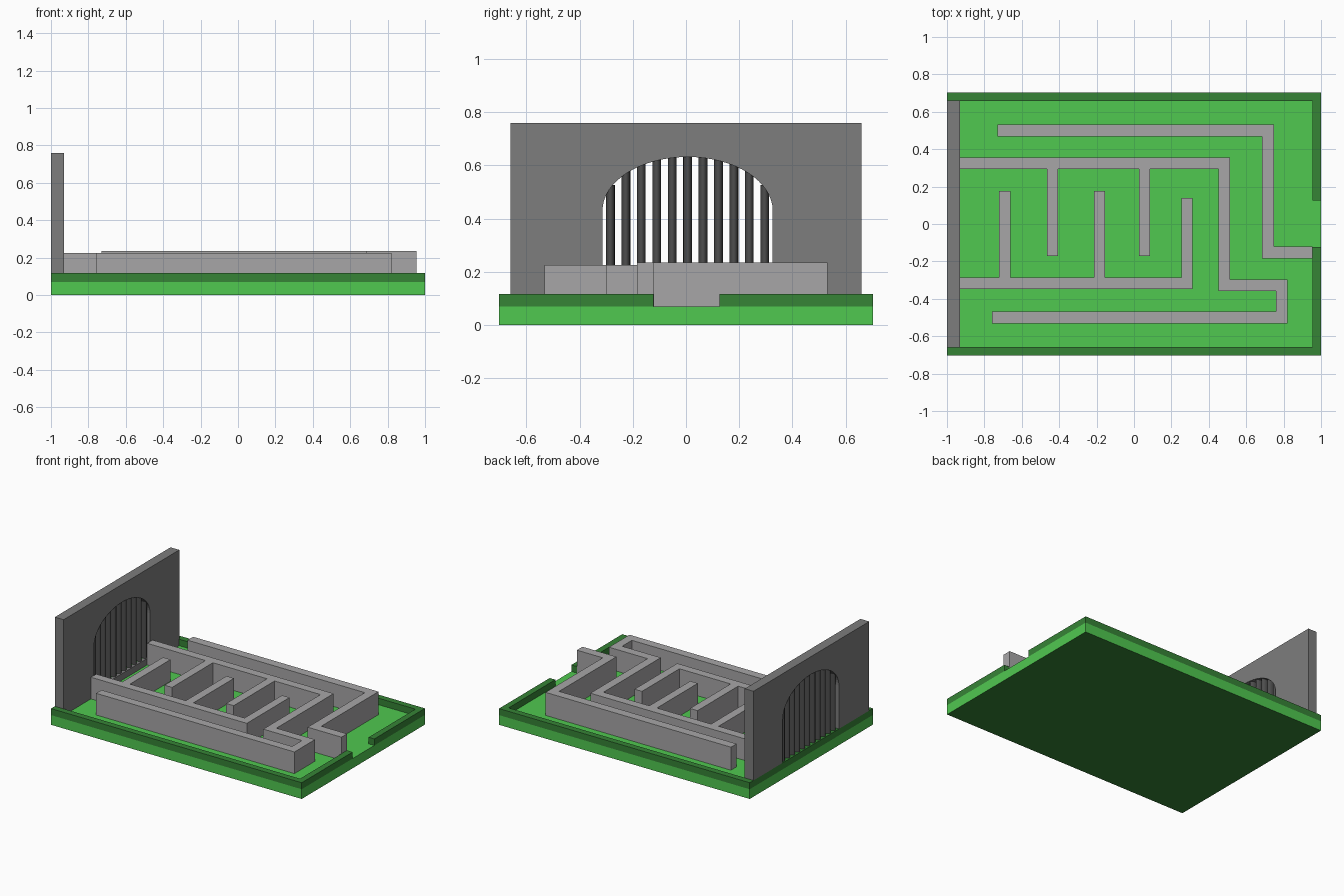
import bpy, bmesh, math
from mathutils import Vector

if "Cube" in bpy.data.objects:
    bpy.data.objects.remove(bpy.data.objects["Cube"])


def material(name, rgb):
    m = bpy.data.materials.new(name)
    lin = [((c / 255 + 0.055) / 1.055) ** 2.4 for c in rgb]
    m.diffuse_color = (*lin, 1)
    m.use_nodes = True
    m.node_tree.nodes["Principled BSDF"].inputs["Base Color"].default_value = m.diffuse_color
    return m


GRASS = material("grass green", (80, 200, 80))
HEDGE = material("dark green", (54, 131, 54))
STONE = material("light grey", (167, 166, 167))
GATE = material("mid grey", (125, 125, 125))
IRON = material("dark grey", (78, 78, 78))

FLOOR, RIM_TOP = 0.07, 0.117


def prism(name, points, direction, mat):
    """Extrude a closed flat outline along a direction."""
    bm = bmesh.new()
    face = bm.faces.new([bm.verts.new(p) for p in points])
    out = bmesh.ops.extrude_face_region(bm, geom=[face])
    moved = [v for v in out["geom"] if isinstance(v, bmesh.types.BMVert)]
    bmesh.ops.translate(bm, verts=moved, vec=direction)
    bmesh.ops.recalc_face_normals(bm, faces=bm.faces)
    mesh = bpy.data.meshes.new(name)
    bm.to_mesh(mesh)
    bm.free()
    mesh.materials.append(mat)
    obj = bpy.data.objects.new(name, mesh)
    bpy.context.collection.objects.link(obj)
    return obj


def box(name, x0, x1, y0, y1, z0, z1, mat):
    pts = [(x0, y0, z0), (x1, y0, z0), (x1, y1, z0), (x0, y1, z0)]
    return prism(name, pts, (0, 0, z1 - z0), mat)


def path_wall(name, path, width, z0, z1, mat):
    """Wall of constant width with mitred corners along a centre line."""
    p = [Vector(q) for q in path]
    dirs = [(b - a).normalized() for a, b in zip(p, p[1:])]
    left, right = [], []
    for i, q in enumerate(p):
        a, b = dirs[max(i - 1, 0)], dirs[min(i, len(dirs) - 1)]
        na, nb = Vector((-a.y, a.x)), Vector((-b.y, b.x))
        off = (na + nb) / (1 + na.dot(nb)) * width / 2
        left.append((*(q + off), z0))
        right.append((*(q - off), z0))
    return prism(name, left + right[::-1], (0, 0, z1 - z0), mat)


# Base slab with a dark underside
base = box("base", -1, 1, -0.702, 0.702, 0, FLOOR, GRASS)
base.data.materials.append(HEDGE)
for face in base.data.polygons:
    face.material_index = 1 if face.normal.z < -0.5 else 0

# Raised border with an exit gap on the right
path_wall("border", [(0.9775, 0.125), (0.9775, 0.6795), (-0.9775, 0.6795),
                     (-0.9775, -0.6795), (0.9775, -0.6795), (0.9775, -0.122)],
          0.045, FLOOR, RIM_TOP, HEDGE)

# Maze walls
W, LOW, HIGH = 0.06, 0.226, 0.236
path_wall("outer_maze_wall", [(-0.73, 0.499), (0.717, 0.499), (0.717, -0.153), (0.955, -0.153)],
          0.064, FLOOR, HIGH, STONE)
path_wall("middle_maze_wall", [(-0.93, 0.325), (0.483, 0.325), (0.483, -0.327),
                               (0.791, -0.327), (0.791, -0.5), (-0.76, -0.5)],
          0.062, FLOOR, LOW, STONE)
path_wall("inner_maze_wall", [(-0.93, -0.317), (0.283, -0.317), (0.283, 0.14)],
          W, FLOOR, LOW, STONE)
for x in (-0.436, 0.056):
    box("hanging_spur", x - W / 2, x + W / 2, -0.172, 0.294, FLOOR, LOW, STONE)
for x in (-0.691, -0.185):
    box("rising_spur", x - W / 2, x + W / 2, -0.287, 0.176, FLOOR, LOW, STONE)

# Gate wall with an arched opening
MID, HALF, SPRING, RISE = 0.006, 0.32, 0.43, 0.202
x0, x1, top, side = -1, -0.93, 0.76, 0.659
outline = [(-side, RIM_TOP), (-side, top), (side, top), (side, RIM_TOP), (MID + HALF, RIM_TOP)]
for i in range(33):
    a = math.pi * i / 32
    outline.append((MID + HALF * math.cos(a), SPRING + RISE * math.sin(a)))
outline.append((MID - HALF, RIM_TOP))
prism("gate_wall", [(x0, y, z) for y, z in outline], (x1 - x0, 0, 0), GATE)
box("gate_sill", -0.955, x1, -side, side, FLOOR, RIM_TOP, GATE)

# Deep rounded bars filling the arch
RX, RY = 0.028, 0.0165
for i in range(11):
    y = (i - 5) * 0.058 + MID
    t = min(abs(y - MID) / HALF, 1)
    z0, z1 = RIM_TOP - 0.01, SPRING + RISE * math.sqrt(1 - t * t) + 0.012
    ring = [(-0.965 + RX * math.cos(k * math.tau / 16), y + RY * math.sin(k * math.tau / 16), z0)
            for k in range(16)]
    bar = prism("gate_bar", ring, (0, 0, z1 - z0), IRON)
    bpy.ops.object.select_all(action="DESELECT")
    bar.select_set(True)
    bpy.context.view_layer.objects.active = bar
    bpy.ops.object.shade_smooth_by_angle(angle=math.radians(50))
